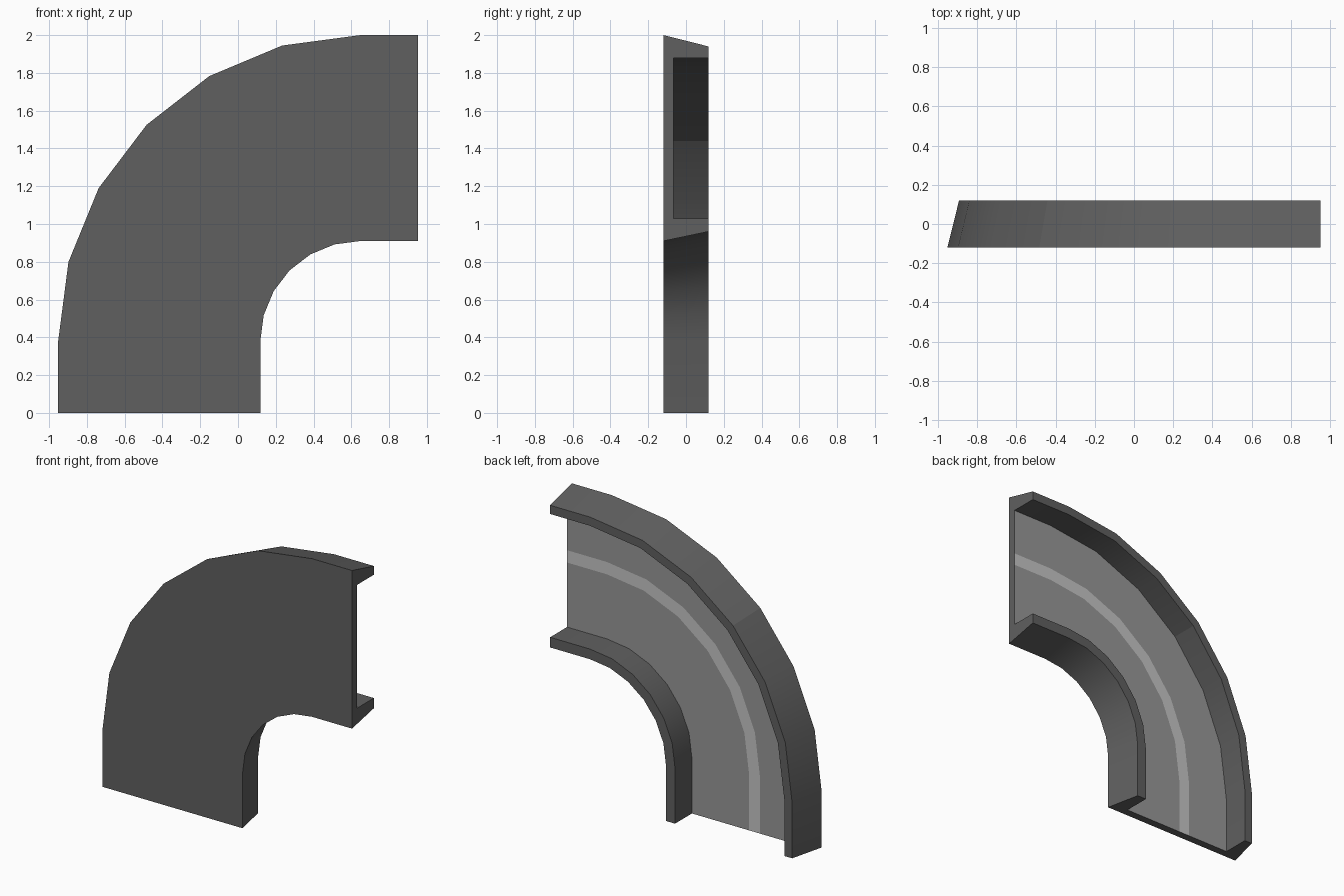
import bpy, bmesh, math

cube = bpy.data.objects.get("Cube")
if cube:
    bpy.data.objects.remove(cube)


def material(name, grey):
    m = bpy.data.materials.new(name)
    m.use_nodes = True
    col = (grey, grey, grey, 1)
    m.diffuse_color = col
    m.node_tree.nodes["Principled BSDF"].inputs["Base Color"].default_value = col
    return m


MATERIALS = [material("dark grey body", 0.115), material("grey floor", 0.31),
             material("light grey stripe", 0.56)]

# Channel cross-section: (radius, depth, material of the strip to the next point)
IN, OUT, BACK, FLOOR = 0.53, 1.62, 0.119, -0.065
PROFILE = [(IN, -BACK, 0), (OUT, -BACK, 0), (1.56, BACK, 0), (1.50, BACK, 0),
           (1.50, FLOOR, 1), (1.18, FLOOR, 2), (1.095, FLOOR, 1),
           (0.65, FLOOR, 0), (0.65, BACK, 0), (0.58, BACK, 0)]
CX, CZ, END_X = 0.648, 0.38, 0.953
STEPS = 6


def ring_point(r, y, angle):
    rx = r - 0.02 * (r - IN) / (OUT - IN)
    return [CX - rx * math.cos(angle), y, CZ + r * math.sin(angle)]


# Sweep the section: straight foot, quarter bend, straight end
bm = bmesh.new()
rings = []
for i in range(-1, STEPS + 2):
    angle = math.radians(90 * min(max(i, 0), STEPS) / STEPS)
    ring = []
    for r, y, _ in PROFILE:
        p = ring_point(r, y, angle)
        if i < 0:
            p[2] = 0
        elif i > STEPS:
            p[0] = END_X
        ring.append(bm.verts.new(p))
    rings.append(ring)

n = len(PROFILE)
for a, b in zip(rings, rings[1:]):
    for k in range(n):
        j = (k + 1) % n
        bm.faces.new((a[k], a[j], b[j], b[k])).material_index = PROFILE[k][2]
bm.faces.new(rings[0])
bm.faces.new(rings[-1])
bmesh.ops.recalc_face_normals(bm, faces=bm.faces)

# Crease halfway round the outer wall, on both its sides
middle = rings[1 + STEPS // 2]
for k in (1, 3):
    bm.edges.get((middle[k], middle[k + 1])).smooth = False

mesh = bpy.data.meshes.new("curved_channel")
bm.to_mesh(mesh)
bm.free()
for m in MATERIALS:
    mesh.materials.append(m)
channel = bpy.data.objects.new("curved_channel", mesh)
bpy.context.collection.objects.link(channel)

bpy.ops.object.select_all(action='DESELECT')
channel.select_set(True)
bpy.context.view_layer.objects.active = channel
bpy.ops.object.shade_smooth_by_angle(angle=math.radians(30))
